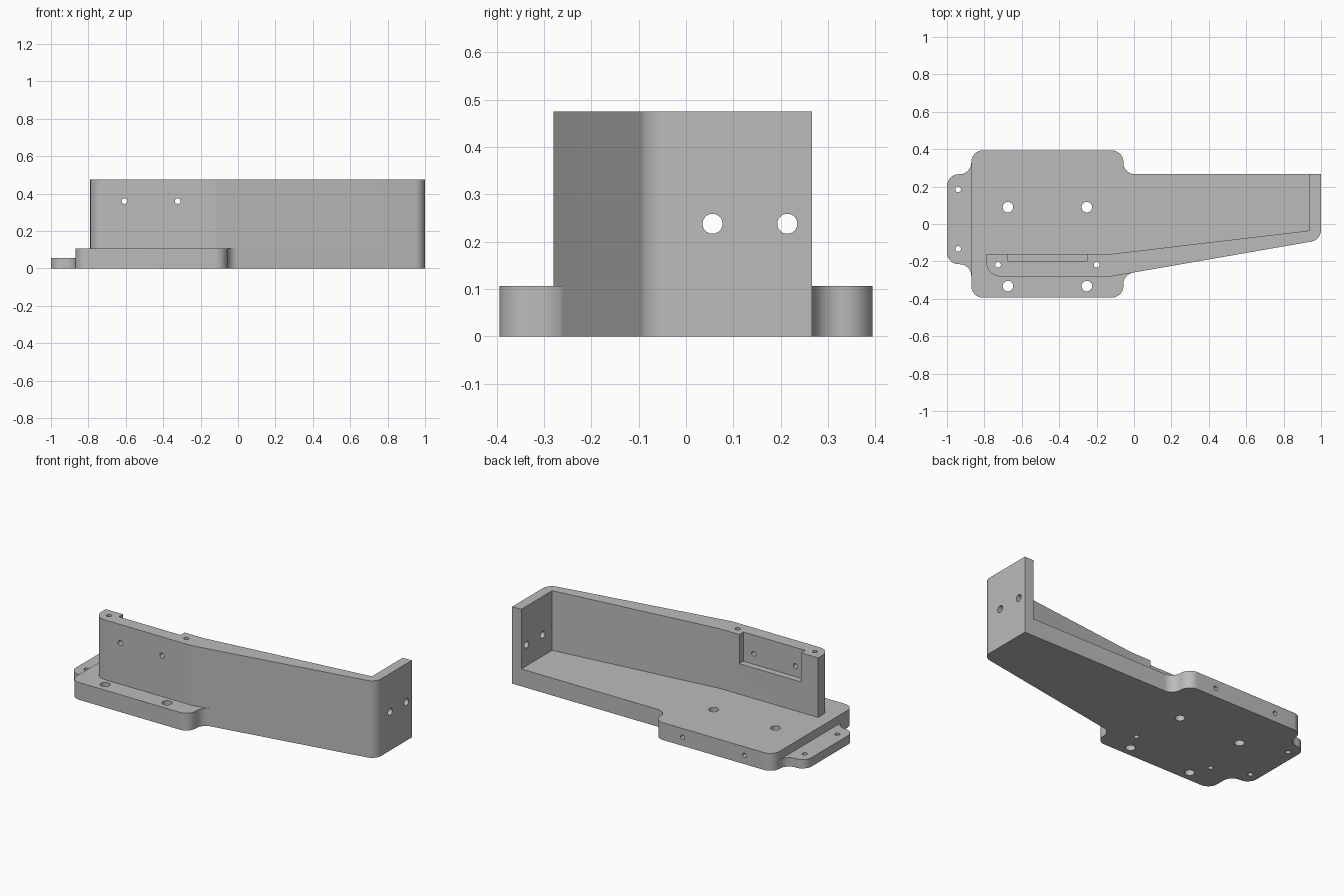
import bpy, bmesh, math
from mathutils import Vector

old = bpy.data.objects.get("Cube")
if old:
    bpy.data.objects.remove(old, do_unlink=True)

BASE, TAB, TOP = 0.107, 0.055, 0.475
R = 0.063            # common corner radius
STEPS = 16           # facets per rounded corner

grey = bpy.data.materials.new("plain grey")
grey.use_nodes = True
colour = (0.5, 0.5, 0.5, 1)
grey.diffuse_color = colour
grey.node_tree.nodes["Principled BSDF"].inputs["Base Color"].default_value = colour


def rounded(corners):
    """Turn (x, y, radius) corners into an outline with arcs."""
    out = []
    for i, (x, y, r) in enumerate(corners):
        p = Vector((x, y))
        if not r:
            out.append(p)
            continue
        a = (Vector(corners[i - 1][:2]) - p).normalized()
        b = (Vector(corners[(i + 1) % len(corners)][:2]) - p).normalized()
        half = a.angle(b) / 2
        centre = p + (a + b).normalized() * (r / math.sin(half))
        start = p + a * (r / math.tan(half)) - centre
        end = p + b * (r / math.tan(half)) - centre
        sweep = start.angle(end)
        for k in range(STEPS + 1):
            t = k / STEPS
            out.append(centre + (start * math.sin((1 - t) * sweep)
                                 + end * math.sin(t * sweep)) / math.sin(sweep))
    return out


def new_object(name, bm):
    bmesh.ops.recalc_face_normals(bm, faces=bm.faces)
    mesh = bpy.data.meshes.new(name)
    bm.to_mesh(mesh)
    bm.free()
    mesh.materials.append(grey)
    obj = bpy.data.objects.new(name, mesh)
    bpy.context.collection.objects.link(obj)
    return obj


def prism(name, outline, z0, z1):
    bm = bmesh.new()
    face = bm.faces.new([bm.verts.new((p.x, p.y, z0)) for p in outline])
    top = bmesh.ops.extrude_face_region(bm, geom=[face])["geom"]
    bmesh.ops.translate(bm, vec=(0, 0, z1 - z0),
                        verts=[v for v in top if isinstance(v, bmesh.types.BMVert)])
    return new_object(name, bm)


def drill(centre, radius, length, axis):
    bm = bmesh.new()
    bmesh.ops.create_cone(bm, cap_ends=True, segments=48,
                          radius1=radius, radius2=radius, depth=length)
    obj = new_object("hole_cutter", bm)
    obj.location = centre
    obj.rotation_euler = Vector(axis).to_track_quat('Z', 'Y').to_euler()
    return obj


def combine(body, other, operation):
    other.hide_render = True
    mod = body.modifiers.new("combine", 'BOOLEAN')
    mod.operation, mod.solver, mod.object = operation, 'EXACT', other
    bpy.context.view_layer.objects.active = body
    bpy.ops.object.modifier_apply(modifier=mod.name)
    bpy.data.objects.remove(other, do_unlink=True)


# Shared layout lines
bend, tip = (-0.12, -0.28), (1.0, -0.085)
plate_l, plate_r, side, back = -0.87, -0.057, 0.394, 0.266
slope_y = bend[1] + (plate_r - bend[0]) * (tip[1] - bend[1]) / (tip[0] - bend[0])

# Base plate with its narrowing arm
body = prism("bracket_body", rounded([
    (plate_l, -side, R), (plate_r, -side, R), (plate_r, slope_y, R),
    (*tip, R), (1, back, 0), (plate_r, back, R),
    (plate_r, side, R), (plate_l, side, R)]), 0, BASE)

# Thin end tab, flared where it meets the plate
tab = prism("end_tab", rounded([
    (-1, -0.215, R), (plate_l, -0.215, R), (plate_l, -0.3, 0), (plate_l + 0.05, -0.3, 0),
    (plate_l + 0.05, 0.31, 0), (plate_l, 0.31 + 0.025, 0), (plate_l, back, R),
    (-1, back, R)]), 0, TAB)

# Tall bent wall with the upright at its end
wall = prism("bent_wall", rounded([
    (-0.79, bend[1], 0.075), (*bend, 0), (*tip, R), (1, back, 0),
    (0.938, back, 0), (0.938, -0.035, 0), (bend[0], -0.16, 0),
    (-0.79, -0.16, 0)]), BASE, TOP)

for part in (tab, wall):
    combine(body, part, 'UNION')

# Open pocket in the inner face of the wall
pocket = [Vector(p) for p in ((-0.673, -0.2), (-0.252, -0.2), (-0.252, -0.1), (-0.673, -0.1))]
combine(body, prism("pocket_cutter", pocket, 0.295, 0.6), 'DIFFERENCE')

# Holes: plate, tab, wall top, wall face, plate back edge, upright
Z, Y, X = (0, 0, 1), (0, 1, 0), (1, 0, 0)
holes = []
for x in (-0.674, -0.252):
    holes += [((x, y, 0), 0.028, 0.4, Z) for y in (0.09, -0.332)]
    holes.append(((x, side, BASE / 2), 0.014, 0.4, Y))
holes += [((-0.94, y, 0), 0.015, 0.4, Z) for y in (0.185, -0.133)]
holes += [((x, -0.218, 0.3), 0.015, 0.8, Z) for x in (-0.727, -0.2)]
holes += [((x, -0.24, 0.36), 0.015, 0.3, Y) for x in (-0.607, -0.322)]
holes += [((0.97, y, 0.238), 0.021, 0.2, X) for y in (0.056, 0.214)]
for hole in holes:
    combine(body, drill(*hole), 'DIFFERENCE')

# Smooth the arcs, keep the edges crisp
for o in bpy.context.selected_objects:
    o.select_set(False)
body.select_set(True)
bpy.context.view_layer.objects.active = body
bpy.ops.object.shade_smooth_by_angle(angle=math.radians(8))
